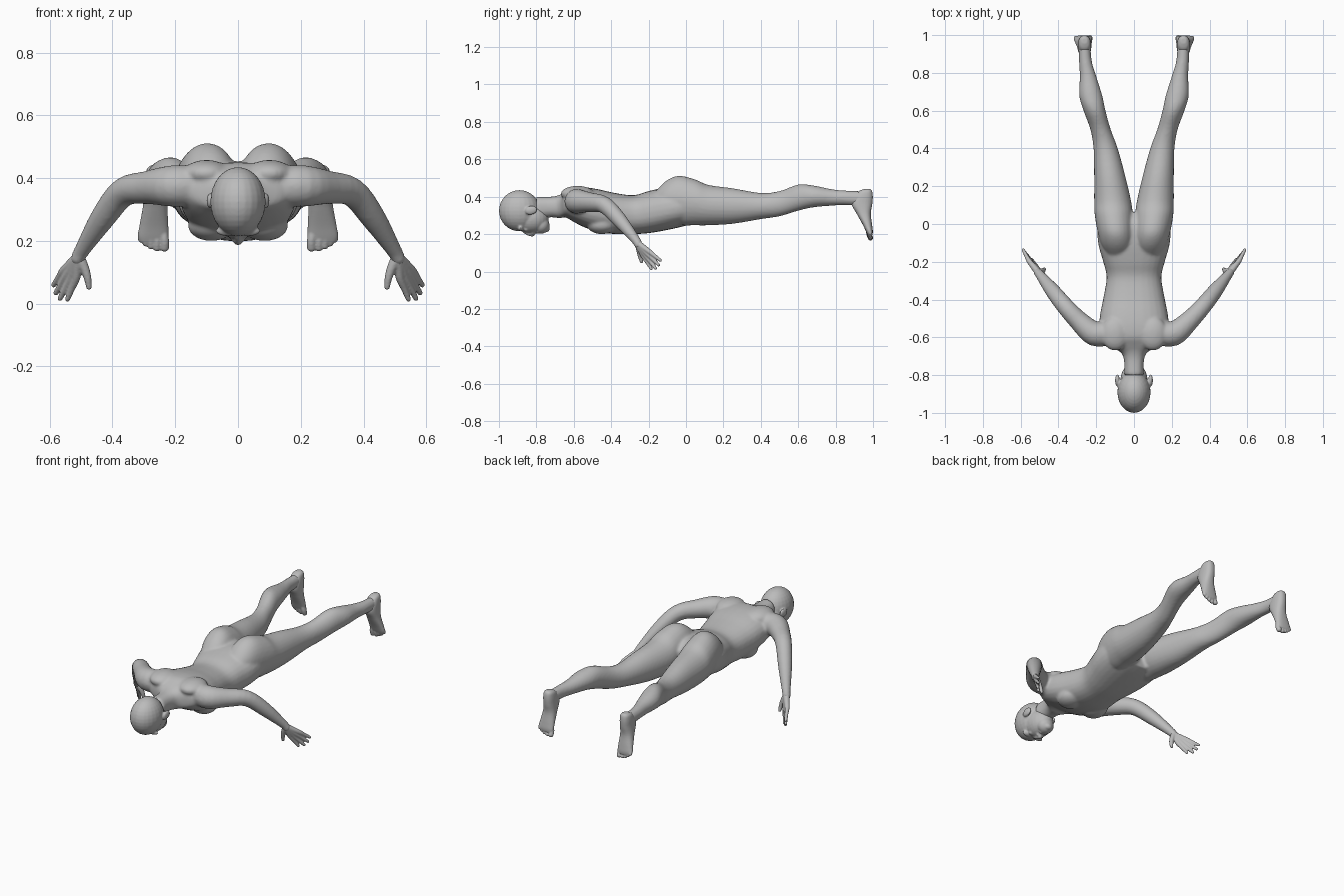
import bpy, bmesh, math
from mathutils import Vector, Matrix

if "Cube" in bpy.data.objects:
    bpy.data.objects.remove(bpy.data.objects["Cube"])

skin = bpy.data.materials.new("plain grey")
skin.diffuse_color = (0.5, 0.5, 0.5, 1)
skin.use_nodes = True
skin.node_tree.nodes["Principled BSDF"].inputs["Base Color"].default_value = skin.diffuse_color
X, Y, Z = Vector((1, 0, 0)), Vector((0, 1, 0)), Vector((0, 0, 1))


def spline(rows, steps=4):
    """Catmull-Rom refinement of rows of numbers."""
    out = []
    for i in range(len(rows) - 1):
        a, b, c, d = (rows[max(0, min(len(rows) - 1, i + k))] for k in (-1, 0, 1, 2))
        for s in range(steps):
            t = s / steps
            out.append([0.5 * (2 * q + (r - p) * t + (2 * p - 5 * q + 4 * r - w) * t * t
                               + (3 * q - p - 3 * r + w) * t ** 3)
                        for p, q, r, w in zip(a, b, c, d)])
    return out + [list(rows[-1])]


def loft(bm, rings, n=24, power=1.0):
    """Skin closed rings given as (centre, u, v) and cap the ends."""
    def bend(f):
        return math.copysign(abs(f) ** power, f)
    loops = []
    for c, u, v in rings:
        angles = [2 * math.pi * k / n for k in range(n)]
        loops.append([bm.verts.new(c + u * bend(math.cos(a)) + v * bend(math.sin(a)))
                      for a in angles])
    faces = [bm.faces.new((p[k], p[(k + 1) % n], q[(k + 1) % n], q[k]))
             for p, q in zip(loops, loops[1:]) for k in range(n)]
    faces += [bm.faces.new(loops[0][::-1]), bm.faces.new(loops[-1])]
    bmesh.ops.recalc_face_normals(bm, faces=faces)


def body_loft(bm, rows, power=1.0):
    """Rows: y, centre x, half width, low z, high z."""
    loft(bm, [(Vector((cx, y, (lo + hi) / 2)), X * w, Z * ((hi - lo) / 2))
              for y, cx, w, lo, hi in spline(rows)], 28, power)


def tube(bm, rows, steps=4, n=14):
    """Rows: x, y, z, radius; round ends."""
    pts = spline(rows, steps)
    ps = [Vector(p[:3]) for p in pts]
    rings = []
    for i, p in enumerate(ps):
        t = (ps[min(i + 1, len(ps) - 1)] - ps[max(i - 1, 0)]).normalized()
        u = t.cross(Y if abs(t.y) < 0.8 else X).normalized()
        rings.append((p, u * pts[i][3], t.cross(u) * pts[i][3]))
    loft(bm, rings, n)
    for r in (rows[0], rows[-1]):
        ball(bm, r[:3], [r[3]] * 3)


def ball(bm, c, r, tilt=0.0):
    m = Matrix.Translation(c) @ Matrix.Rotation(tilt, 4, 'X') @ Matrix.Diagonal((*r, 1))
    bmesh.ops.create_uvsphere(bm, u_segments=24, v_segments=16, radius=1, matrix=m)


def finish(name, bm, voxel, smooth, mirror=True):
    """Mirror, fuse and smooth the joined volumes of one part."""
    me = bpy.data.meshes.new(name)
    bm.to_mesh(me)
    bm.free()
    me.materials.append(skin)
    ob = bpy.data.objects.new(name, me)
    bpy.context.collection.objects.link(ob)
    if mirror:
        ob.modifiers.new("mirror", 'MIRROR').use_mirror_merge = False
    fuse = ob.modifiers.new("fuse", 'REMESH')
    fuse.mode, fuse.voxel_size, fuse.use_smooth_shade = 'VOXEL', voxel, True
    soft = ob.modifiers.new("soften", 'SMOOTH')
    soft.factor, soft.iterations = 0.5, smooth


# Body: torso, neck, legs and arms fused
bm = bmesh.new()
body_loft(bm, [(-.80, 0, .052, .28, .40), (-.72, 0, .053, .29, .40), (-.675, 0, .075, .285, .41),
               (-.645, 0, .15, .29, .425), (-.60, 0, .18, .265, .447), (-.54, 0, .185, .235, .45),
               (-.47, 0, .178, .213, .44), (-.38, 0, .16, .20, .42), (-.28, 0, .145, .20, .408),
               (-.20, 0, .163, .205, .43), (-.10, 0, .19, .222, .45), (0, 0, .19, .245, .45),
               (.06, 0, .15, .265, .41)], 0.85)
for s in (1, -1):
    # leg with buttock, knee, calf and ankle
    body_loft(bm, [(-.17, s * .085, .05, .34, .42), (-.11, s * .09, .082, .29, .482),
                   (-.04, s * .097, .096, .25, .512), (.05, s * .107, .101, .247, .492),
                   (.12, s * .113, .098, .247, .463), (.25, s * .128, .083, .255, .445),
                   (.40, s * .15, .064, .28, .42), (.50, s * .177, .054, .295, .43),
                   (.60, s * .209, .058, .325, .465), (.68, s * .229, .061, .343, .46),
                   (.78, s * .243, .044, .352, .44), (.86, s * .257, .034, .355, .432),
                   (.95, s * .262, .031, .35, .43)])
    # arm from shoulder to wrist
    tube(bm, [(s * .13, -.575, .375, .065), (s * .21, -.58, .375, .066), (s * .29, -.515, .37, .053),
              (s * .365, -.435, .355, .046), (s * .43, -.355, .275, .04), (s * .497, -.27, .17, .025),
              (s * .51, -.255, .145, .023)], n=20)
    ball(bm, (s * .085, -.45, .25), (.075, .08, .05))      # chest muscle
    ball(bm, (s * .10, -.58, .415), (.075, .09, .043))      # shoulder blade
finish("body", bm, .008, 5, False)

# Head, face down: skull, jaw, nose, lips, brow and ears
bm = bmesh.new()
ball(bm, (0, -.89, .325), (.088, .11, .11))
ball(bm, (0, -.83, .285), (.072, .095, .08))
ball(bm, (0, -.775, .25), (.05, .045, .048))
ball(bm, (0, -.75, .23), (.027, .022, .02))                 # chin
tube(bm, [(0, -.865, .215, .010), (0, -.84, .203, .012), (0, -.822, .2, .014)])
for s in (1, -1):
    ball(bm, (s * .037, -.885, .232), (.034, .014, .016))   # brow
    ball(bm, (s * .033, -.855, .226), (.016, .014, .012))   # eye
    ball(bm, (s * .014, -.82, .206), (.009, .01, .009))     # nostril
    ball(bm, (s * .088, -.828, .328), (.012, .033, .024), .2)   # ear
for y in (-.795, -.78):
    ball(bm, (0, y, .212), (.026, .009, .011))              # lip
finish("head", bm, .005, 3, False)

# Hands: each digit runs from wrist through knuckle to tip
for side, s in (("right", 1), ("left", -1)):
    bm = bmesh.new()
    for knuckle, tip in (((.516, -.228, .082), (.543, -.186, .015)),
                         ((.532, -.214, .083), (.567, -.163, .017)),
                         ((.546, -.203, .091), (.58, -.146, .035)),
                         ((.556, -.195, .105), (.587, -.137, .06))):
        k, t, w = Vector(knuckle), Vector(tip), Vector((.507, -.258, .15))
        w = w.lerp(k, .1)
        tube(bm, [(s * p.x, p.y, p.z, r) for p, r in
                  ((w, .018), (w.lerp(k, .5), .016), (k, .0135), (k.lerp(t, .5), .0105), (t, .0085))], 3)
    tube(bm, [(s * .505, -.255, .145, .018), (s * .488, -.25, .11, .015),
              (s * .479, -.245, .08, .012), (s * .475, -.238, .053, .009)], 3)
    finish(side + "_hand", bm, .004, 2, False)

    # Feet: heel to ball lofted down the sole, then five toes
    bm = bmesh.new()
    loft(bm, [(Vector((s * cx, (y0 + y1) / 2, z)), X * w, Y * ((y1 - y0) / 2))
              for z, cx, w, y0, y1 in spline([
                  (.442, .262, .014, .955, .985), (.43, .262, .028, .925, .995),
                  (.40, .262, .034, .90, .999), (.36, .262, .036, .885, .996),
                  (.31, .264, .039, .912, .988), (.25, .268, .046, .945, .995),
                  (.215, .27, .049, .962, .999), (.195, .268, .044, .972, .997)])], 24, .85)
    for x, z, r in ((.234, .18, .0145), (.258, .178, .0115), (.277, .184, .011),
                    (.294, .193, .0105), (.309, .205, .010)):
        tube(bm, [(s * (x * .8 + .053), .975, .235, r), (s * x, .978, z + .022, r), (s * x, .986, z, r)], 3)
    finish(side + "_foot", bm, .004, 2, False)
